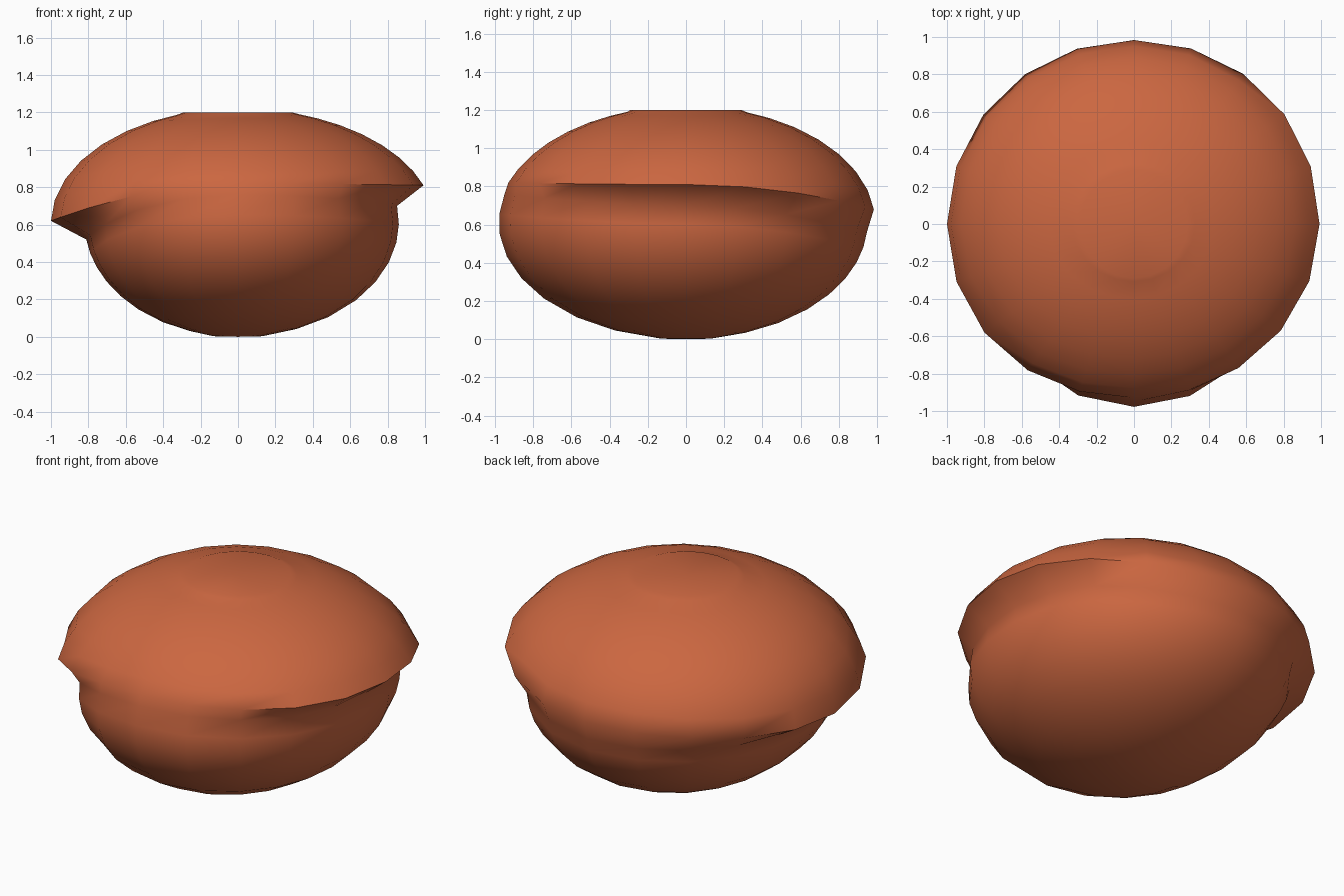
import bpy, bmesh, math

if "Cube" in bpy.data.objects:
    bpy.data.objects.remove(bpy.data.objects["Cube"])

SIDES = 20


def around(a, right, back, left, front):
    """Blend four values (at +x, +y, -x, -y) round the body."""
    c, s = math.cos(a), math.sin(a)
    return (right if c > 0 else left) * c * c + (back if s > 0 else front) * s * s


def ellipse(z):
    return math.sqrt(max(0.0, 1 - ((z - 0.61) / 0.61) ** 2))


def column(a):
    """Profile (radius, height) from base to crown at angle a."""
    lip = around(a, 0.81, 0.68, 0.62, 0.82)       # height of the overhanging rim
    cap = around(a, 1.05, 0.99, 1.0, 0.99)        # upper shell radius
    bowl = around(a, 0.86, 0.95, 0.82, 0.98)      # lower shell radius
    drop = around(a, 0.11, 0.12, 0.10, 0.06)
    neck = lip - drop
    pts = [(0.13, 0.003)]
    for f in (0.06, 0.15, 0.28, 0.42, 0.57, 0.72, 0.86, 1.0):
        pts.append((bowl * ellipse(neck * f), neck * f))
    # groove, then the rim, then the upper dome
    for i in range(8):
        t = math.sin(i / 8 * math.pi / 2)
        z = lip + (1.197 - lip) * t
        pts.append((cap * ellipse(z), z))
    pts.append((0.29, 1.2))
    return pts


bm = bmesh.new()
cols = []
for i in range(SIDES):
    a = 2 * math.pi * i / SIDES
    cols.append([bm.verts.new((r * math.cos(a), r * math.sin(a), z)) for r, z in column(a)])
base = bm.verts.new((0, 0, 0))
crown = bm.verts.new((0, 0, 1.19))
for i in range(SIDES):
    p, q = cols[i], cols[(i + 1) % SIDES]
    for j in range(len(p) - 1):
        bm.faces.new((p[j], q[j], q[j + 1], p[j + 1]))
    bm.faces.new((base, q[0], p[0]))
    bm.faces.new((crown, p[-1], q[-1]))
bmesh.ops.recalc_face_normals(bm, faces=bm.faces)

mesh = bpy.data.meshes.new("split_shell")
bm.to_mesh(mesh)
bm.free()
shell = bpy.data.objects.new("split_shell", mesh)
bpy.context.collection.objects.link(shell)

# single terracotta colour
mat = bpy.data.materials.new("terracotta")
mat.diffuse_color = (0.60, 0.135, 0.052, 1)
mat.use_nodes = True
mat.node_tree.nodes["Principled BSDF"].inputs["Base Color"].default_value = mat.diffuse_color
mesh.materials.append(mat)

# smooth shading throughout
bpy.context.view_layer.objects.active = shell
shell.select_set(True)
bpy.ops.object.shade_smooth_by_angle(angle=math.radians(60))
